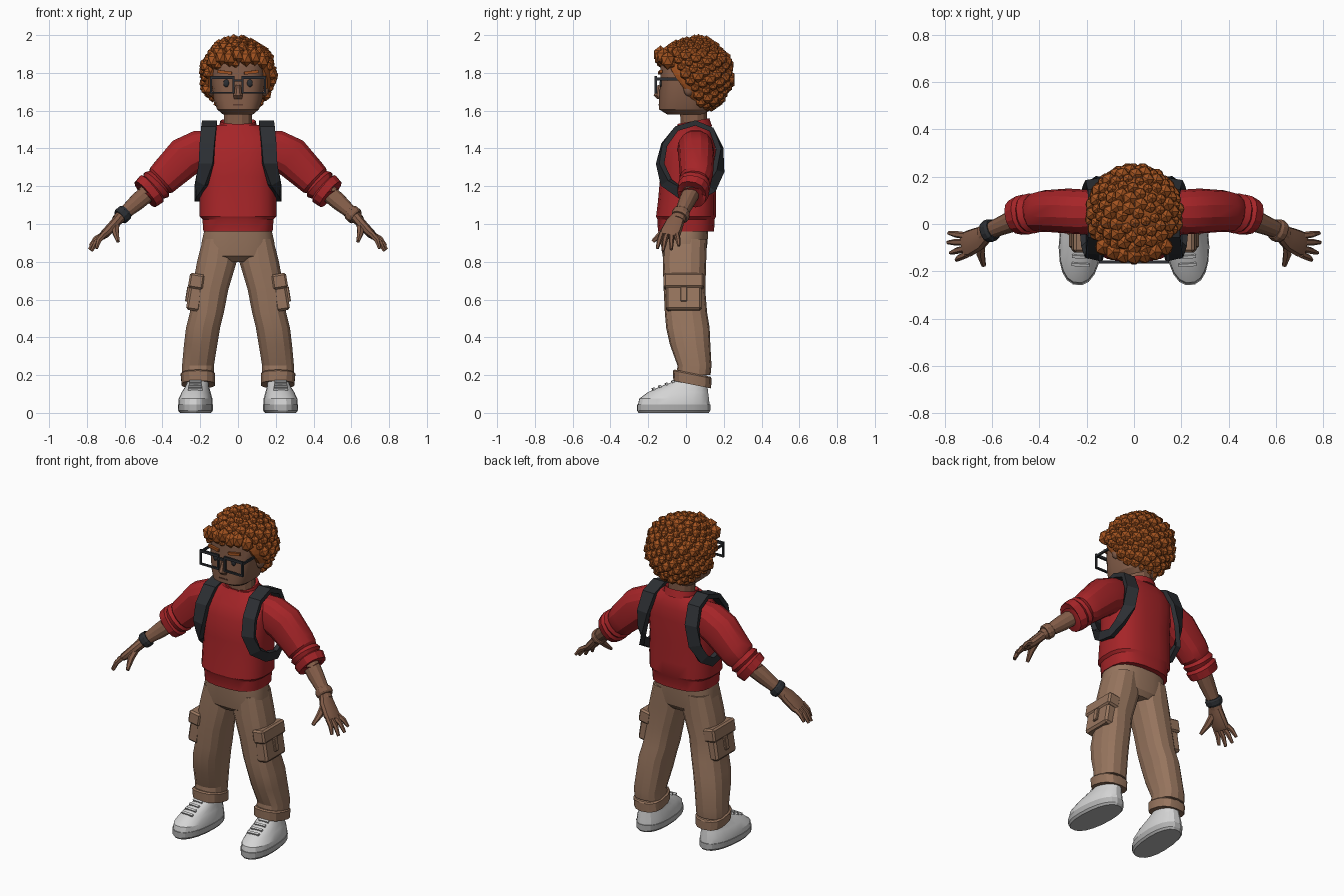
import bpy, bmesh, math
from mathutils import Vector, Matrix

if "Cube" in bpy.data.objects:
    bpy.data.objects.remove(bpy.data.objects["Cube"])


def material(name, r, g, b):
    m = bpy.data.materials.new(name)
    m.use_nodes = True
    m.diffuse_color = (r, g, b, 1)
    m.node_tree.nodes["Principled BSDF"].inputs["Base Color"].default_value = (r, g, b, 1)
    return m


RED = material("red knit", 0.38, 0.018, 0.021)
TAN = material("tan cloth", 0.31, 0.178, 0.112)
SKIN = material("brown skin", 0.23, 0.11, 0.066)
HAIR = material("ginger hair", 0.36, 0.085, 0.014)
DARK = material("charcoal", 0.025, 0.028, 0.033)
WHITE = material("shoe white", 0.66, 0.66, 0.66)
SOLE = material("sole grey", 0.45, 0.45, 0.45)
LIP = material("lip brown", 0.11, 0.045, 0.03)


def finish(name, bm, mat, angle=0):
    bmesh.ops.recalc_face_normals(bm, faces=bm.faces)
    me = bpy.data.meshes.new(name)
    bm.to_mesh(me)
    bm.free()
    me.materials.append(mat)
    ob = bpy.data.objects.new(name, me)
    bpy.context.collection.objects.link(ob)
    if angle:
        bpy.ops.object.select_all(action="DESELECT")
        ob.select_set(True)
        bpy.context.view_layer.objects.active = ob
        bpy.ops.object.shade_smooth_by_angle(angle=math.radians(angle))
    return ob


def bridge(bm, rings, closed=False):
    n = len(rings[0])
    pairs = list(zip(rings, rings[1:]))
    if closed:
        pairs.append((rings[-1], rings[0]))
    else:
        bm.faces.new(rings[0])
        bm.faces.new(rings[-1])
    for a, b in pairs:
        for i in range(n):
            j = (i + 1) % n
            bm.faces.new((a[i], a[j], b[j], b[i]))


def loft(name, secs, mat, n=16, p=2.4, along=False, tilt=0, angle=25, spin=0):
    """Skin sections (x, y, z, rx, ry): level rings, or rings square to the path."""
    bm, rings = bmesh.new(), []
    pts = [Vector(s[:3]) for s in secs]
    for k, s in enumerate(secs):
        u, v = Vector((1, 0, 0)), Vector((0, 1, -tilt))
        if along:
            t = (pts[min(k + 1, len(pts) - 1)] - pts[max(k - 1, 0)]).normalized()
            v = Vector((0, 1, 0))
            v = (v - t * v.dot(t)).normalized()
            u = t.cross(v)
        ring = []
        for i in range(n):
            a = math.tau * (i + 0.5) / n
            c, d = math.cos(a), math.sin(a)
            c = math.copysign(abs(c) ** (2 / p), c)
            d = math.copysign(abs(d) ** (2 / p), d)
            ring.append(bm.verts.new(pts[k] + u * (c * s[3]) + v * (d * s[4])))
        rings.append(ring)
    bridge(bm, rings)
    if spin:
        bmesh.ops.rotate(bm, verts=bm.verts, cent=pts[0], matrix=Matrix.Rotation(spin, 3, "Z"))
    return finish(name, bm, mat, angle)


def box(name, loc, size, mat, rot=(0, 0, 0), bevel=0):
    bm = bmesh.new()
    bmesh.ops.create_cube(bm, size=1)
    bmesh.ops.scale(bm, vec=size, verts=bm.verts)
    if bevel:
        bmesh.ops.bevel(bm, geom=bm.edges, offset=bevel, segments=1, affect="EDGES")
    ob = finish(name, bm, mat)
    ob.location, ob.rotation_euler = loc, rot
    return ob


def blob(bm, loc, size, sub=1):
    bmesh.ops.create_icosphere(bm, subdivisions=sub, radius=1,
                               matrix=Matrix.Translation(loc) @ Matrix.Diagonal((*size, 1)))


# Torso: sweater with hem band and collar
loft("sweater", [(0, 0, .96, .185, .15), (0, 0, 1.025, .19, .153), (0, 0, 1.04, .205, .16),
                 (0, .005, 1.12, .205, .155), (0, .01, 1.25, .2, .148), (0, .015, 1.38, .21, .145),
                 (0, .03, 1.45, .205, .125), (0, .04, 1.5, .165, .1), (0, .04, 1.525, .11, .085)],
     RED, 20, 2.7)
loft("collar", [(0, .04, 1.5, .105, .1), (0, .04, 1.545, .095, .085), (0, .04, 1.535, .078, .07)],
     RED, 16, 2.1, tilt=-.18)
loft("neck", [(0, .04, 1.48, .078, .07), (0, .04, 1.64, .075, .075)], SKIN, 12, 2.1)
loft("hips", [(0, -.01, .975, .178, .13), (0, -.01, .9, .195, .125), (0, -.01, .83, .19, .115),
              (0, -.005, .8, .09, .09)], TAN, 20, 2.6)

# Head and face
loft("head", [(0, 0, 1.58, .08, .1), (0, -.012, 1.607, .112, .132), (0, -.005, 1.66, .13, .138),
              (0, 0, 1.75, .14, .138), (0, .005, 1.84, .14, .14), (0, .02, 1.92, .11, .11)],
     SKIN, 20, 2.9)
loft("nose", [(0, -.135, 1.662, .022, .018), (0, -.142, 1.68, .027, .032),
              (0, -.136, 1.735, .013, .015)], SKIN, 8, 2)
box("mouth", (0, -.142, 1.632), (.055, .008, .007), LIP)
for s, side in ((1, "left"), (-1, "right")):
    bm = bmesh.new()
    blob(bm, (s * .062, -.132, 1.745), (.016, .008, .021), 2)
    finish(side + "_eye", bm, DARK, 40)
    box(side + "_eyebrow", (s * .07, -.137, 1.803), (.075, .014, .016), HAIR, (0, -s * .12, s * .12))
    bm = bmesh.new()
    blob(bm, (s * .143, .015, 1.72), (.022, .03, .045), 2)
    finish(side + "_ear", bm, SKIN, 40)
    # Glasses
    for z, h in ((1.775, .016), (1.695, .01)):
        box(side + "_glasses_rim", (s * .083, -.16, z), (.13, .012, h), DARK)
    for x in (.023, .143):
        box(side + "_glasses_post", (s * x, -.16, 1.735), (.011, .012, .09), DARK)
    box(side + "_glasses_temple", (s * .144, -.075, 1.768), (.009, .17, .014), DARK)
box("glasses_bridge", (0, -.16, 1.76), (.045, .012, .012), DARK)

# Curly hair: trimmed cap covered with evenly spread curls
centre, radii = Vector((0, .045, 1.79)), Vector((.183, .188, .185))


def hairline(z):
    return -.1 + (1.84 - z) * .72 if z < 1.84 else -1


bm = bmesh.new()
blob(bm, centre, radii, 4)
for v in bm.verts:
    v.co.y = max(v.co.y, hairline(v.co.z))
count = 210
for i in range(count):
    h = 1 - 2 * (i + .5) / count
    a, r = i * math.pi * (3 - math.sqrt(5)), math.sqrt(1 - h * h)
    c = centre + Vector((r * math.cos(a) * radii.x, r * math.sin(a) * radii.y, h * radii.z))
    if c.y > hairline(c.z) + .02 and c.z > 1.61:
        k = .029 + .006 * math.sin(i * 2.3)
        blob(bm, c, (k, k, k))
for i in range(7):
    x = (i - 3) * .044
    blob(bm, (x, -.135 + x * x * 2.2, 1.885 - abs(x) * .15 + .012 * (i % 2)), (.036, .04, .048))
finish("curly_hair", bm, HAIR)

# Paired limbs
for s, side in ((1, "left"), (-1, "right")):
    def mir(secs):
        return [(s * q[0], *q[1:]) for q in secs]

    # Sleeve with rolled cuff, forearm, band
    loft(side + "_sleeve", mir([(.13, .05, 1.41, .09, .08), (.2, .05, 1.395, .105, .095),
         (.28, .055, 1.355, .11, .095), (.375, .055, 1.262, .095, .088), (.405, .05, 1.232, .09, .084),
         (.418, .05, 1.222, .078, .075), (.432, .045, 1.208, .092, .086), (.447, .042, 1.193, .08, .076),
         (.458, .04, 1.185, .094, .086), (.49, .03, 1.157, .087, .078), (.488, .03, 1.16, .06, .055)]),
         RED, 14, 2.3, True)
    loft(side + "_forearm", mir([(.45, .04, 1.19, .05, .048), (.53, .005, 1.12, .046, .043),
         (.61, -.028, 1.05, .033, .034), (.64, -.045, 1.02, .03, .038)]), SKIN, 12, 2.2, True)
    loft(side + "_wristband", mir([(.594, -.021, 1.064, .04, .042), (.602, -.025, 1.057, .046, .048),
         (.617, -.031, 1.043, .046, .048), (.625, -.035, 1.036, .04, .042)]),
         SKIN if s > 0 else DARK, 12, 2.3, True)
    # Hand
    loft(side + "_palm", mir([(.625, -.04, 1.035, .028, .036), (.655, -.062, 1.0, .027, .05),
         (.7, -.083, .952, .025, .056), (.72, -.09, .933, .018, .05)]), SKIN, 10, 2.6, True)
    tips = ((.783, -.038, .885), (.787, -.078, .865), (.775, -.122, .857), (.75, -.152, .87))
    for i, tip in enumerate(tips):
        root, tip = Vector((.705, -.05 - i * .026, .95)), Vector(tip)
        mid = root.lerp(tip, .55) + Vector((.006, 0, .008))
        loft(side + "_finger", mir([(*root, .017, .015), (*mid, .015, .014), (*tip, .009, .008)]),
             SKIN, 6, 2, True)
    loft(side + "_thumb", mir([(.645, -.075, 1.0, .02, .022), (.648, -.125, .955, .019, .018),
         (.635, -.175, .908, .01, .01)]), SKIN, 6, 2, True)

    # Trouser leg with turned-up cuff and cargo pocket
    loft(side + "_leg", mir([(.098, -.005, .92, .09, .115), (.112, -.008, .8, .107, .115),
         (.148, -.008, .65, .098, .11), (.165, 0, .53, .092, .112), (.185, .01, .45, .092, .115),
         (.198, .022, .36, .09, .107), (.212, .045, .25, .086, .09), (.212, .04, .2, .085, .09)]),
         TAN, 14, 2.5, angle=15)
    loft(side + "_leg_cuff", mir([(.212, .035, .21, .085, .095), (.212, .033, .203, .093, .102),
         (.21, .033, .15, .09, .1), (.21, .033, .152, .07, .08)]), TAN, 14, 2.5, tilt=.2)
    box(side + "_pocket", (s * .228, -.012, .61), (.075, .19, .14), TAN, (0, -s * .16, 0), .012)
    box(side + "_pocket_flap", (s * .22, -.012, .697), (.08, .215, .08), TAN, (0, -s * .16, 0), .01)
    box(side + "_pocket_strap", (s * .24, -.012, .625), (.07, .035, .08), TAN, (0, -s * .16, 0), .004)

    # Shoe: sole, upper, laces
    loft(side + "_sole", mir([(.225, -.065, 0, .08, .187), (.225, -.065, .012, .09, .195),
         (.225, -.065, .045, .092, .195)]), SOLE, 20, 2.3, spin=s * .07)
    loft(side + "_shoe", mir([(.225, -.065, .04, .089, .191), (.225, -.063, .075, .088, .186),
         (.223, -.042, .11, .075, .16), (.22, -.01, .14, .062, .125), (.217, .03, .17, .056, .085),
         (.217, .04, .2, .05, .07)]), WHITE, 20, 2.3, spin=s * .07)
    for i in range(4):
        box(side + "_lace", (s * .226, -.172 + i * .034, .127 + i * .013), (.075 - i * .004, .013, .012),
            WHITE, (.4, 0, s * .07))

    # Shoulder strap: a ribbon loop that turns flat against the ribs under the arm
    path = ((.15, .05, 1.535), (.155, -.05, 1.505), (.163, -.115, 1.42), (.168, -.137, 1.32),
            (.19, -.105, 1.22), (.212, -.03, 1.165), (.215, .06, 1.145), (.208, .13, 1.19),
            (.18, .172, 1.28), (.165, .178, 1.4), (.155, .135, 1.5))
    twist = (0, 0, .05, .15, .5, .9, 1, .8, .4, .1, 0)
    bm, rings = bmesh.new(), []
    for i, q in enumerate(path):
        t = (Vector(path[(i + 1) % len(path)]) - Vector(path[i - 1])).normalized()
        a = twist[i] * math.pi / 2
        out = t.cross(Vector((1, 0, 0))).normalized()
        wide = Vector((1, 0, 0)) * math.cos(a) - out * math.sin(a)
        thick = t.cross(wide).normalized() * .014
        wide = wide * (.04 - .014 * twist[i])
        ring = []
        for c, d in ((1, 1), (-1, 1), (-1, -1), (1, -1)):
            co = Vector(q) + wide * c + thick * d
            ring.append(bm.verts.new((s * co.x, co.y, co.z)))
        rings.append(ring)
    bridge(bm, rings, closed=True)
    finish(side + "_shoulder_strap", bm, DARK)
